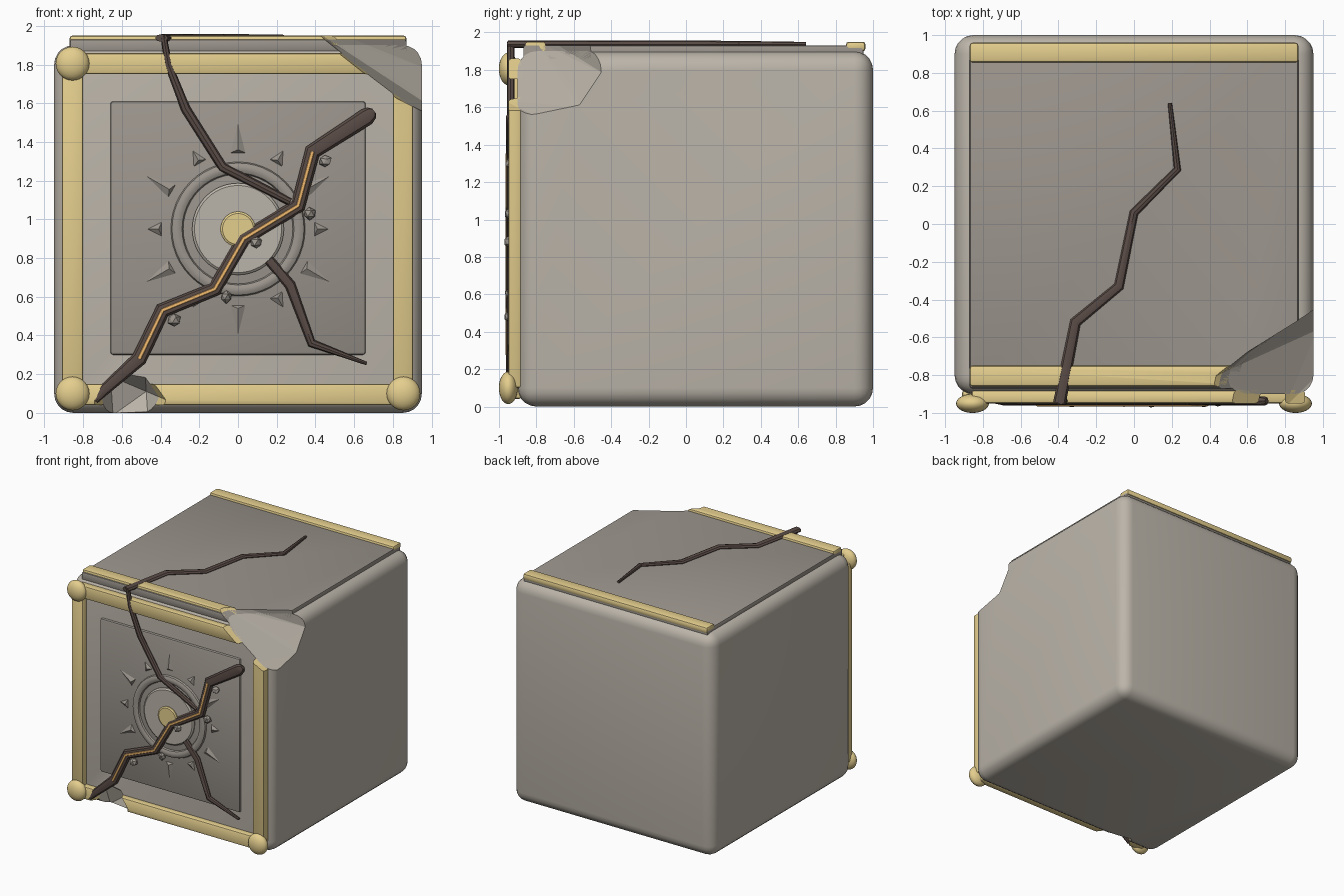
import bpy, bmesh, math, random
from mathutils import Vector, Matrix

if "Cube" in bpy.data.objects:
    bpy.data.objects.remove(bpy.data.objects["Cube"])

random.seed(3)


def material(name, rgb):
    m = bpy.data.materials.new(name)
    m.diffuse_color = (*rgb, 1)
    m.use_nodes = True
    m.node_tree.nodes["Principled BSDF"].inputs["Base Color"].default_value = m.diffuse_color
    return m


STONE = material("stone", (0.50, 0.46, 0.40))
DARK = material("dark_stone", (0.33, 0.30, 0.265))
GOLD = material("gold", (0.78, 0.62, 0.27))
CRACK = material("crack_brown", (0.10, 0.07, 0.06))
GLOW = material("glow_orange", (0.90, 0.50, 0.16))


def finish(name, bm, mat=None, smooth=True):
    bmesh.ops.recalc_face_normals(bm, faces=bm.faces)
    me = bpy.data.meshes.new(name)
    bm.to_mesh(me)
    bm.free()
    ob = bpy.data.objects.new(name, me)
    bpy.context.collection.objects.link(ob)
    if mat:
        me.materials.append(mat)
    if smooth:
        bpy.ops.object.select_all(action='DESELECT')
        ob.select_set(True)
        bpy.context.view_layer.objects.active = ob
        bpy.ops.object.shade_smooth_by_angle(angle=math.radians(35))
    return ob


def box(name, lo, hi, mat, bevel, segs=2):
    lo, hi = Vector(lo), Vector(hi)
    bm = bmesh.new()
    bmesh.ops.create_cube(bm, size=1, matrix=Matrix.Translation((lo + hi) / 2)
                          @ Matrix.Diagonal((*(hi - lo), 1)))
    bmesh.ops.bevel(bm, geom=bm.edges[:], offset=bevel, segments=segs,
                    profile=0.5, affect='EDGES')
    return finish(name, bm, mat)


def cut(ob, cutter):
    m = ob.modifiers.new("chip", 'BOOLEAN')
    m.operation, m.object, m.solver = 'DIFFERENCE', cutter, 'EXACT'


def lathe(name, profile, mat, closed=False, n=48):
    """Spin (radius, y) points around the emblem axis."""
    bm = bmesh.new()
    vs = [bm.verts.new((r, y, 0)) for r, y in profile]
    es = [bm.edges.new(p) for p in zip(vs, vs[1:])]
    if closed:
        es.append(bm.edges.new((vs[-1], vs[0])))
    bmesh.ops.spin(bm, geom=vs + es, cent=(0, 0, 0), axis=(0, 1, 0),
                   angle=math.tau, steps=n)
    bmesh.ops.remove_doubles(bm, verts=bm.verts, dist=1e-4)
    bmesh.ops.translate(bm, verts=bm.verts, vec=(0, 0, 0.95))
    return finish(name, bm, mat)


def crack(name, pts, radii, mat, place, depth, n=8):
    """Tapered, mitred, flattened tube along a 2D path."""
    bm = bmesh.new()
    P = [Vector(p) for p in pts]
    rings = []
    for i, p in enumerate(P):
        a = (p - P[max(i - 1, 0)]).normalized()
        b = (P[min(i + 1, len(P) - 1)] - p).normalized()
        t = (a + b).normalized()
        side = Vector((-t.y, t.x))
        d = depth * min(1, radii[i] / max(radii) + 0.3)
        ring = []
        for k in range(n):
            ang = math.tau * k / n
            q = p + side * radii[i] * math.cos(ang)
            ring.append(bm.verts.new(place(q.x, q.y, d * math.sin(ang))))
        rings.append(ring)
    for r0, r1 in zip(rings, rings[1:]):
        for k in range(n):
            bm.faces.new((r0[k], r0[(k + 1) % n], r1[(k + 1) % n], r1[k]))
    bm.faces.new(rings[0])
    bm.faces.new(rings[-1])
    return finish(name, bm, mat)


# Chip cutters: broken top corner and a small bite in the bottom edge
bm = bmesh.new()
for p in [(0.42, -0.81, 1.96), (0.52, -0.73, 1.96), (0.85, -0.57, 1.96), (0.97, -0.45, 1.96),
          (0.97, -0.44, 1.78), (0.97, -0.56, 1.60), (0.97, -0.80, 1.55), (0.97, -1.0, 1.55),
          (0.80, -0.97, 1.635), (0.45, -0.97, 1.91), (0.86, -0.59, 1.70),
          (0.42, -1.1, 2.1), (1.1, -1.1, 2.1), (1.1, -0.44, 2.1), (1.1, -1.1, 1.55)]:
    bm.verts.new(p)
bmesh.ops.convex_hull(bm, input=bm.verts)
corner_chip = finish("corner_chip_cutter", bm, None, False)
bm = bmesh.new()
bmesh.ops.create_icosphere(bm, subdivisions=1, radius=0.2,
                           matrix=Matrix.Translation((-0.56, -0.97, 0.05)) @ Matrix.Rotation(0.4, 4, 'Y'))
edge_chip = finish("edge_chip_cutter", bm, None, False)
for c in (corner_chip, edge_chip):
    c.hide_render = True
    c.hide_viewport = True
    c.display_type = 'WIRE'

# Stone block and raised slabs
body = box("stone_block", (-0.95, -0.9, 0), (0.95, 1.0, 1.9), STONE, 0.1, 5)
cut(body, corner_chip)
cut(body, edge_chip)
top = box("top_slab", (-0.87, -0.87, 1.86), (0.87, 0.95, 1.93), DARK, 0.012)
cut(top, corner_chip)
box("front_panel", (-0.66, -0.92, 0.30), (0.66, -0.86, 1.61), DARK, 0.015)

# Gold trim bars
bars = {
    "trim_left": ((-0.91, -0.95, 0.1), (-0.80, -0.88, 1.8)),
    "trim_right": ((0.80, -0.95, 0.1), (0.905, -0.88, 1.8)),
    "trim_upper": ((-0.86, -0.95, 1.75), (0.86, -0.88, 1.86)),
    "trim_lower": ((-0.86, -0.95, 0.04), (0.86, -0.88, 0.15)),
    "trim_top_front": ((-0.87, -0.86, 1.90), (0.87, -0.75, 1.95)),
    "trim_top_back": ((-0.87, 0.855, 1.90), (0.87, 0.96, 1.95)),
}
for name, (lo, hi) in bars.items():
    bar = box(name, lo, hi, GOLD, 0.015)
    if name in ("trim_right", "trim_upper", "trim_top_front"):
        cut(bar, corner_chip)
    if name == "trim_lower":
        cut(bar, edge_chip)

# Gold corner studs (the fourth broke off with the corner)
for i, (x, z) in enumerate([(-0.855, 1.805), (-0.855, 0.1), (0.855, 0.1)]):
    bm = bmesh.new()
    bmesh.ops.create_uvsphere(bm, u_segments=24, v_segments=14, radius=0.087,
                              matrix=Matrix.Translation((x, -0.95, z)) @ Matrix.Diagonal((1, 0.58, 1, 1)))
    finish(f"corner_stud_{i + 1}", bm, GOLD)

# Sun emblem: ring, disc, gold centre and alternating rays
ring = [(0.315 + 0.032 * math.cos(a), -0.92 + 0.022 * math.sin(a))
        for a in [math.tau * k / 10 for k in range(10)]]
lathe("emblem_ring", ring, DARK, True)
lathe("emblem_disc", [(0, -0.94), (0.225, -0.94), (0.237, -0.93), (0.237, -0.90)], STONE)
lathe("emblem_centre", [(0, -0.955), (0.08, -0.955), (0.09, -0.948), (0.09, -0.92)], GOLD)
for i in range(12):
    r0, r1, w = (0.39, 0.58, 0.047) if i % 2 else (0.39, 0.48, 0.045)
    a = i * math.pi / 6
    out, side = Vector((math.cos(a), 0, math.sin(a))), Vector((-math.sin(a), 0, math.cos(a)))
    c = Vector((0, -0.915, 0.95))
    bm = bmesh.new()
    for p in (c + out * r1, c + out * r0 + side * w, c + out * r0 - side * w,
              c + out * (r0 + 0.02) + Vector((0, -0.025, 0))):
        bm.verts.new(p)
    bmesh.ops.convex_hull(bm, input=bm.verts)
    finish(f"sun_ray_{i + 1}", bm, DARK, False)


# Cracks on the front and top, with a glowing seam
def front(y):
    return lambda u, v, w: (u, y - w, v)


main = [(-0.51, 0.28), (-0.39, 0.53), (-0.12, 0.64), (0.03, 0.90), (0.31, 1.07), (0.385, 1.35)]
crack("main_crack", [(-0.735, 0.06), (-0.69, 0.12)] + main + [(0.665, 1.53), (0.69, 1.55), (0.703, 1.56)],
      [0.012, 0.03, 0.04, 0.04, 0.038, 0.038, 0.04, 0.042, 0.046, 0.036, 0.015], CRACK, front(-0.937), 0.025)
crack("glowing_seam", main, [0.01] * 6, GLOW, front(-0.96), 0.006)
crack("upper_crack", [(-0.385, 1.95), (-0.36, 1.80), (-0.27, 1.57), (-0.08, 1.27), (0.27, 1.09)],
      [0.016, 0.02, 0.025, 0.025, 0.02], CRACK, front(-0.937), 0.02)
crack("lower_crack", [(0.16, 0.79), (0.27, 0.66), (0.38, 0.36), (0.665, 0.255)],
      [0.026, 0.028, 0.023, 0.009], CRACK, front(-0.935), 0.02)
crack("top_crack", [(-0.395, -0.95), (-0.31, -0.52), (-0.08, -0.33), (0.0, 0.06), (0.23, 0.29), (0.19, 0.64)],
      [0.034, 0.03, 0.027, 0.024, 0.02, 0.011], CRACK, lambda u, v, w: (u, v, 1.937 + w), 0.02)

# Stone crumbs beside the main crack
for i, (x, z) in enumerate([(0.45, 1.30), (0.37, 1.03), (0.095, 0.88), (-0.06, 0.60), (-0.33, 0.48)]):
    bm = bmesh.new()
    bmesh.ops.create_icosphere(bm, subdivisions=1, radius=0.033)
    for v in bm.verts:
        v.co *= random.uniform(0.8, 1.15)
    bmesh.ops.translate(bm, verts=bm.verts, vec=(x, -0.94, z))
    finish(f"crumb_{i + 1}", bm, DARK, False)
